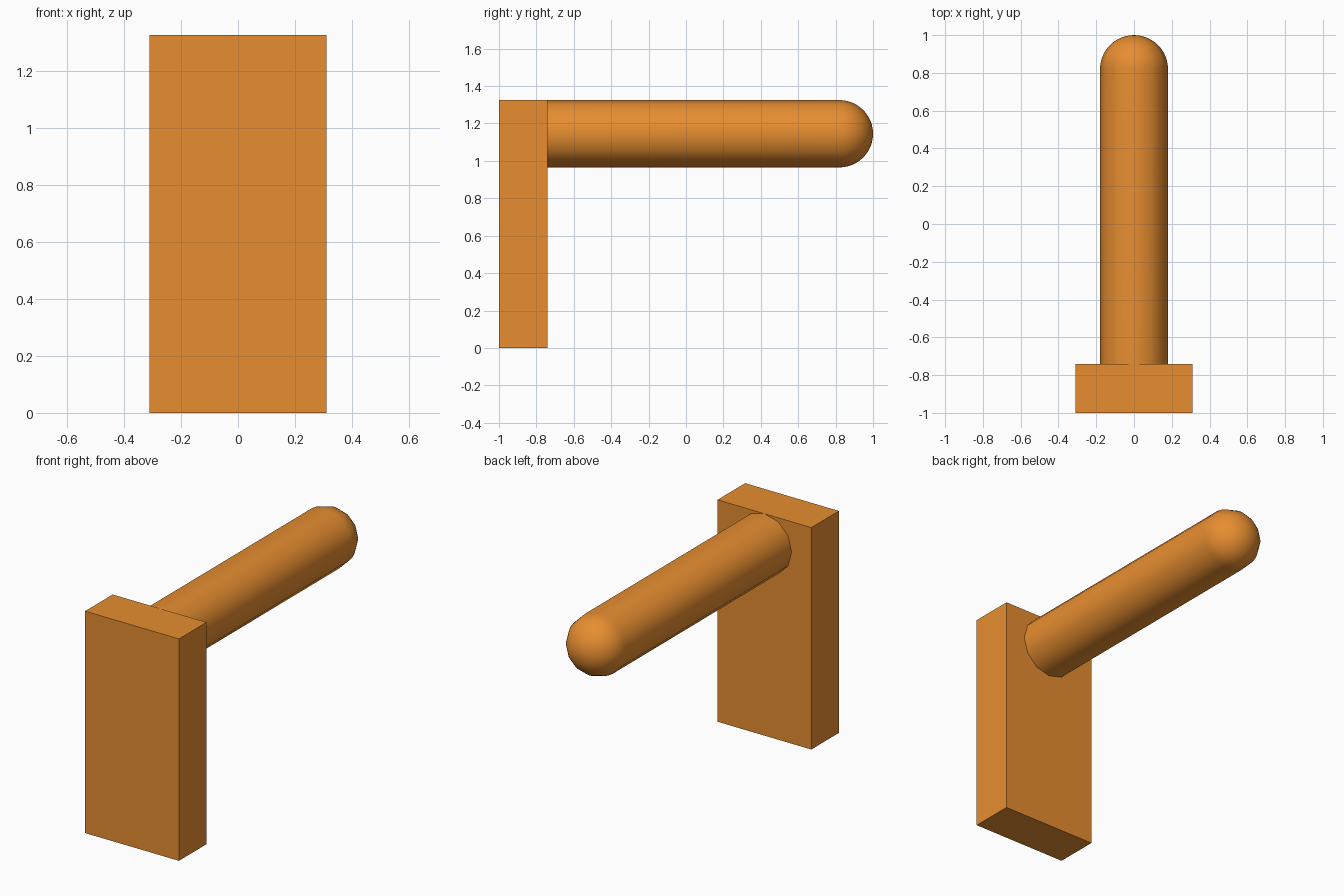
import bpy, bmesh
from math import sin, cos, pi

if "Cube" in bpy.data.objects:
    bpy.data.objects.remove(bpy.data.objects["Cube"])

RADIUS, ROD_Z, SIDES, CAP_STEPS = 0.18, 1.145, 12, 12

orange = bpy.data.materials.new("orange")
orange.diffuse_color = (0.80, 0.27, 0.03, 1)
orange.use_nodes = True
orange.node_tree.nodes["Principled BSDF"].inputs["Base Color"].default_value = orange.diffuse_color


def add_object(name, bm):
    bmesh.ops.recalc_face_normals(bm, faces=bm.faces)
    mesh = bpy.data.meshes.new(name)
    bm.to_mesh(mesh)
    bm.free()
    mesh.materials.append(orange)
    obj = bpy.data.objects.new(name, mesh)
    bpy.context.collection.objects.link(obj)
    return obj


# Upright mounting plate
bm = bmesh.new()
bmesh.ops.create_cube(bm, size=1)
bmesh.ops.scale(bm, vec=(0.62, 0.26, 1.325), verts=bm.verts)
bmesh.ops.translate(bm, vec=(0, -0.87, 0.6625), verts=bm.verts)
add_object("mounting_plate", bm)

# Round-ended rod: profile of (radius, y), swept around the y axis
angles = [i * pi / 2 / CAP_STEPS for i in range(CAP_STEPS)]
profile = [(RADIUS, -0.78)] + [(RADIUS * cos(a), 0.82 + RADIUS * sin(a)) for a in angles]
bm = bmesh.new()
rings = [[bm.verts.new((r * cos(2 * pi * k / SIDES), y, ROD_Z + r * sin(2 * pi * k / SIDES)))
          for k in range(SIDES)] for r, y in profile]
tip = bm.verts.new((0, 1.0, ROD_Z))
for k in range(SIDES):
    n = (k + 1) % SIDES
    for a, b in zip(rings, rings[1:]):
        bm.faces.new((a[k], a[n], b[n], b[k]))
    bm.faces.new((rings[-1][k], rings[-1][n], tip))
bm.faces.new(rings[0])
rod = add_object("round_ended_rod", bm)

bpy.context.view_layer.objects.active = rod
rod.select_set(True)
bpy.ops.object.shade_smooth_by_angle(angle=pi / 4)
